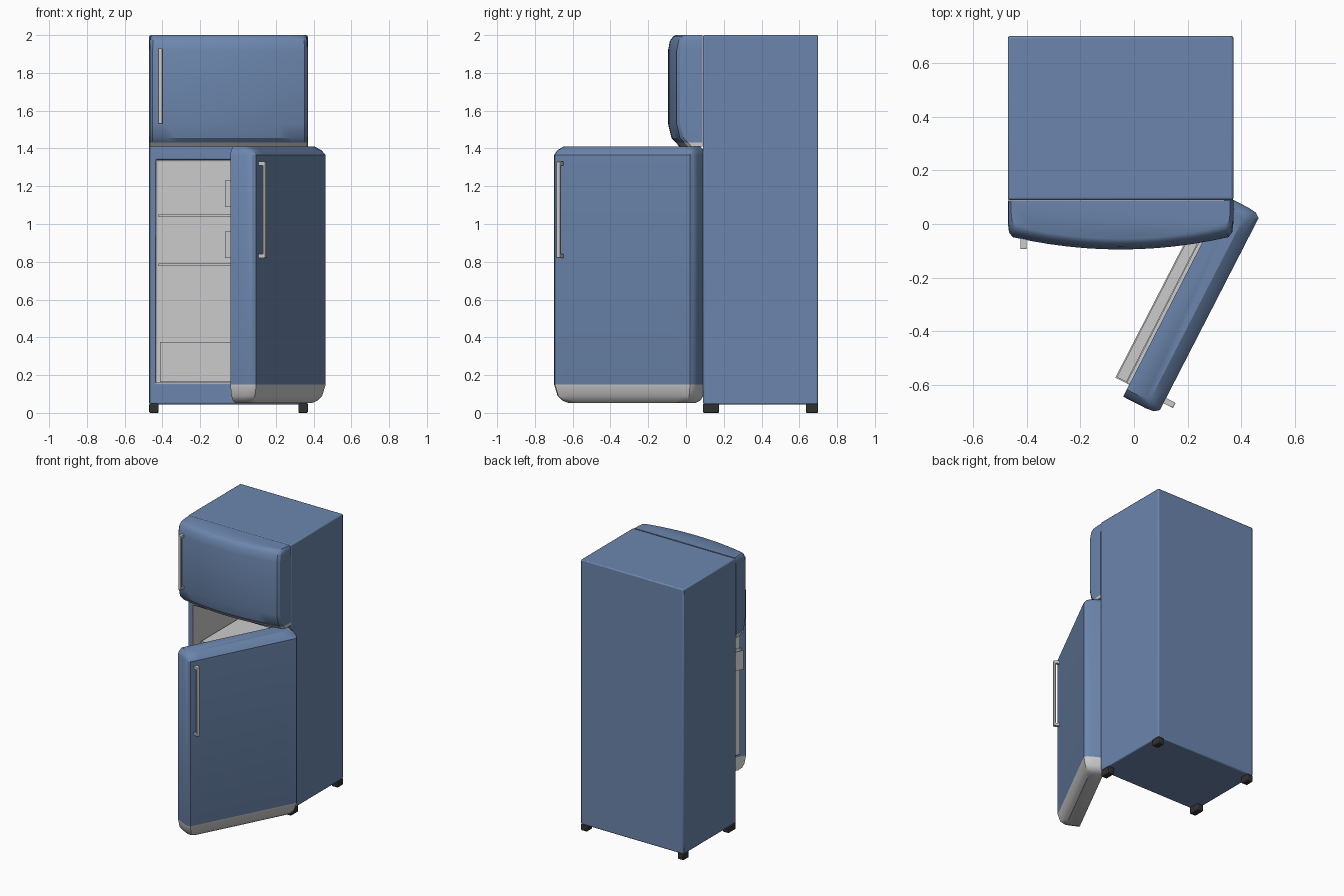
import bpy, bmesh, math
from mathutils import Matrix, Vector

if "Cube" in bpy.data.objects:
    bpy.data.objects.remove(bpy.data.objects["Cube"])


def material(name, rgb):
    m = bpy.data.materials.new(name)
    m.diffuse_color = (*rgb, 1)
    m.use_nodes = True
    m.node_tree.nodes["Principled BSDF"].inputs["Base Color"].default_value = m.diffuse_color
    return m


BLUE = material("blue_enamel", (0.15, 0.24, 0.42))
GREY = material("light_grey", (0.6, 0.6, 0.6))
DARK = material("dark_rubber", (0.03, 0.03, 0.03))
IDENT = Matrix.Identity(4)


def finish(name, bm, mats, matrix=IDENT, bevel=0, angle=35):
    bmesh.ops.recalc_face_normals(bm, faces=bm.faces)
    me = bpy.data.meshes.new(name)
    bm.to_mesh(me)
    bm.free()
    for m in mats:
        me.materials.append(m)
    me.shade_smooth()
    me.set_sharp_from_angle(angle=math.radians(angle))
    ob = bpy.data.objects.new(name, me)
    bpy.context.collection.objects.link(ob)
    ob.matrix_world = matrix
    if bevel:
        mod = ob.modifiers.new("soft_edges", 'BEVEL')
        mod.width, mod.segments = bevel, 2
        mod.limit_method = 'ANGLE'
    return ob


def box_mesh(lo, hi):
    bm = bmesh.new()
    lo, hi = Vector(lo), Vector(hi)
    bmesh.ops.create_cube(bm, size=1)
    for v in bm.verts:
        v.co = [(lo[i] + hi[i]) / 2 + v.co[i] * (hi[i] - lo[i]) for i in range(3)]
    return bm


def box(name, lo, hi, mat, matrix=IDENT, bevel=0):
    return finish(name, box_mesh(lo, hi), [mat], matrix, bevel)


def tray(name, lo, hi, wall, matrix=IDENT):
    """Open-topped box with thin walls."""
    bm = box_mesh(lo, hi)
    bm.normal_update()
    top = max(bm.faces, key=lambda f: f.normal.z)
    bmesh.ops.inset_individual(bm, faces=[top], thickness=wall)
    floor = bmesh.ops.extrude_discrete_faces(bm, faces=[top])["faces"][0]
    for v in floor.verts:
        v.co.z = lo[2] + wall
    return finish(name, bm, [GREY], matrix)


def door(name, levels, trim_z, back, depth, bow, matrix):
    """Loft plan profiles (hinge at x=0, front towards -y) up through the levels."""
    W, N = 0.84, 12
    bm = bmesh.new()
    rings = []
    for z, side, cut in levels:
        w, d = W - 2 * side, depth - cut
        pts = [(0, back), (0, -d + 0.05), (0.004, -d + 0.018)]
        for i in range(N + 1):
            t = i / N
            pts.append((0.018 + t * (w - 0.036), -d - bow * (1 - (2 * t - 1) ** 2)))
        pts += [(w - 0.004, -d + 0.018), (w, -d + 0.05), (w, back)]
        rings.append([bm.verts.new((-side - x, y, z)) for x, y in pts])
    for r, (a, b) in enumerate(zip(rings, rings[1:])):
        for i in range(len(a)):
            j = (i + 1) % len(a)
            f = bm.faces.new((a[i], a[j], b[j], b[i]))
            f.material_index = int(levels[r + 1][0] <= trim_z)
    bm.faces.new(rings[0]).material_index = 1
    bm.faces.new(rings[-1])
    return finish(name, bm, [BLUE, GREY], matrix, angle=30)


def handle(name, front, z0, z1, matrix):
    """Flat bar held by a stand-off at each end."""
    x0, x1 = -0.793, -0.771
    box(name + "_bar", (x0, front - 0.04, z0), (x1, front - 0.024, z1), GREY, matrix, 0.003)
    for tag, z in (("lower", z0), ("upper", z1 - 0.02)):
        box(f"{name}_{tag}_mount", (x0, front - 0.03, z), (x1, front + 0.015, z + 0.02), GREY, matrix)


# Cabinet with the hollow lower compartment
bm = box_mesh((-0.47, 0.09, 0.045), (0.37, 0.70, 2.0))
bm.normal_update()
front = min(bm.faces, key=lambda f: f.normal.y)
bmesh.ops.inset_individual(bm, faces=[front], thickness=0.05)
for v in front.verts:
    v.co.z = 0.16 if v.co.z < 1 else 1.34
old = set(bm.faces) - {front}
rear = bmesh.ops.extrude_discrete_faces(bm, faces=[front])["faces"][0]
for v in rear.verts:
    v.co.y = 0.63
for f in bm.faces:
    if f not in old:
        f.material_index = 1
finish("cabinet", bm, [BLUE, GREY], bevel=0.008)

# Feet
for side, x in (("left", -0.47), ("right", 0.32)):
    for end, y0, y1 in (("front", 0.09, 0.175), ("back", 0.635, 0.70)):
        box(f"{end}_{side}_foot", (x, y0, 0), (x + 0.05, y1, 0.05), DARK, bevel=0.006)

# Interior shelves and drawer
for i, z in enumerate((1.05, 0.79)):
    box(f"shelf_{i + 1}", (-0.42, 0.17, z - 0.012), (0.32, 0.63, z), GREY)
tray("crisper_drawer", (-0.412, 0.13, 0.163), (0.312, 0.61, 0.375), 0.012)

# Closed freezer door with bowed front
upper = Matrix.Translation((0.37, 0.088, 0))
door("freezer_door",
     [(1.41, 0, 0.06), (1.432, 0, 0.04), (1.455, 0, 0.018), (1.53, 0, 0), (1.92, 0, 0),
      (1.97, 0.002, 0.01), (1.992, 0.006, 0.026), (2.0, 0.012, 0.04)],
     1.433, 0, 0.137, 0.046, upper)
handle("freezer_handle", -0.142, 1.53, 1.93, upper)

# Main door swung open about its hinge
lower = Matrix.Translation((0.37, 0.09, 0)) @ Matrix.Rotation(math.radians(62.8), 4, 'Z')
door("main_door",
     [(0.052, 0.06, 0.05), (0.066, 0.03, 0.032), (0.09, 0.013, 0.014), (0.15, 0, 0),
      (1.365, 0, 0), (1.39, 0.008, 0.02), (1.41, 0.03, 0.05)],
     0.151, 0.03, 0.115, 0, lower)
handle("main_handle", -0.115, 0.82, 1.33, lower)

# Inner door liner and door bins
box("door_liner", (-0.79, 0.025, 0.17), (-0.05, 0.042, 1.33), GREY, lower, 0.004)
for i, z in enumerate((1.09, 0.82)):
    tray(f"door_bin_{i + 1}", (-0.79, 0.04, z), (-0.05, 0.088, z + 0.14), 0.008, lower)
